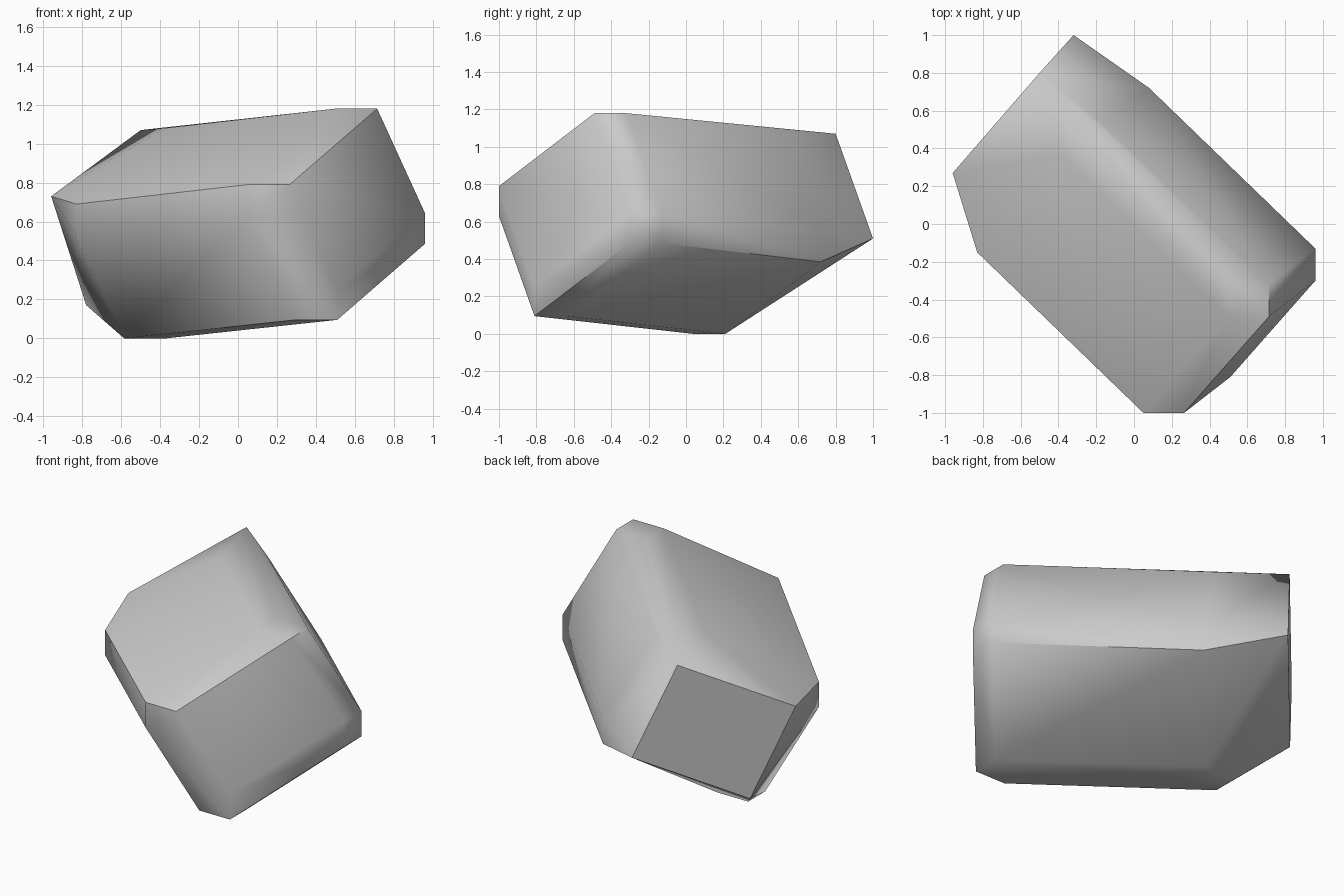
import bpy, bmesh
from mathutils import Vector
from itertools import product

if "Cube" in bpy.data.objects:
    bpy.data.objects.remove(bpy.data.objects["Cube"])

# Tilted prism: every corner carries a small axis-aligned block, which gives the chamfers
origin = Vector((0.5, -0.49, 1.02))
down_left = Vector((-0.45, -0.51, -0.39))
down_right = Vector((0.245, 0.19, -0.535))
length = Vector((-0.88, 0.85, -0.10))
block = Vector((0.215, 0.17, 0.16))

bm = bmesh.new()
for i, j, k in product((0, 1), repeat=3):
    corner = origin + i * down_left + j * down_right + k * length
    for s in product((0, 1), repeat=3):
        p = corner + Vector(a * b for a, b in zip(s, block))
        p.z = max(p.z, 0)
        bm.verts.new(p)

# Flat, sharp-edged back cap
cap, cap_left, cap_right = Vector((-0.5, 0.8, 1.07)), Vector((-0.46, -0.53, -0.34)), Vector((0.18, 0.2, -0.56))
for i, j in product((0, 1), repeat=2):
    bm.verts.new(cap + i * cap_left + j * cap_right)

# Wrap everything in one convex skin
bmesh.ops.convex_hull(bm, input=bm.verts[:])
bmesh.ops.delete(bm, geom=[v for v in bm.verts if not v.link_faces], context='VERTS')
bmesh.ops.dissolve_limit(bm, angle_limit=0.035, verts=bm.verts[:], edges=bm.edges[:])
bmesh.ops.recalc_face_normals(bm, faces=bm.faces[:])

mesh = bpy.data.meshes.new("chamfered_block")
bm.to_mesh(mesh)
bm.free()
obj = bpy.data.objects.new("chamfered_block", mesh)
bpy.context.collection.objects.link(obj)
bpy.context.view_layer.objects.active = obj
obj.select_set(True)
bpy.ops.object.shade_smooth_by_angle(angle=0.9)
